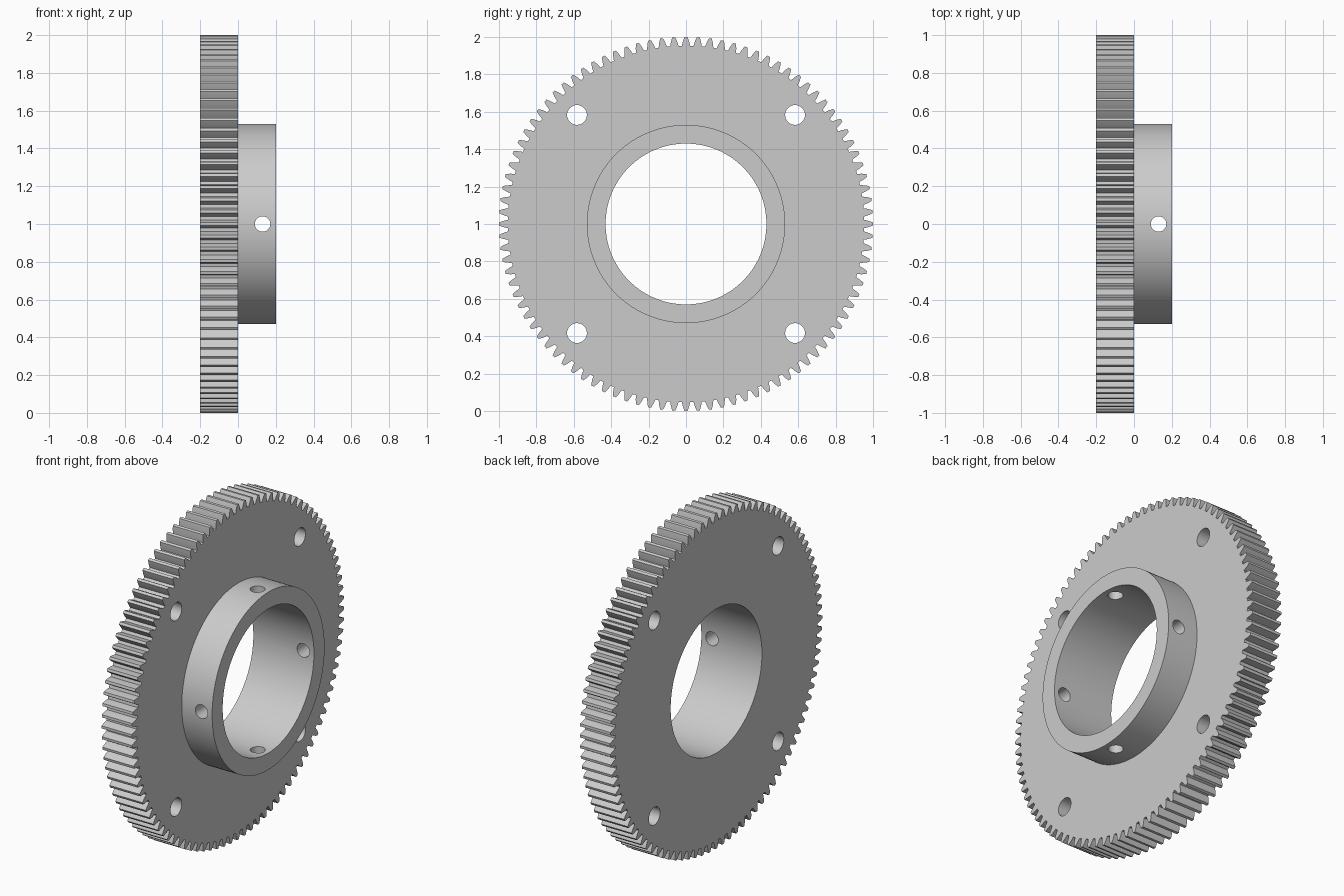
import bpy, bmesh, math
from mathutils import Vector, Matrix

if "Cube" in bpy.data.objects:
    bpy.data.objects.remove(bpy.data.objects["Cube"])

TEETH = 96
CENTRE = Vector((0, 0, 1))

metal = bpy.data.materials.new("grey metal")
metal.diffuse_color = (0.6, 0.6, 0.6, 1)
metal.use_nodes = True
metal.node_tree.nodes["Principled BSDF"].inputs["Base Color"].default_value = metal.diffuse_color


def add_object(name, bm):
    bmesh.ops.recalc_face_normals(bm, faces=bm.faces)
    mesh = bpy.data.meshes.new(name)
    bm.to_mesh(mesh)
    bm.free()
    mesh.materials.append(metal)
    ob = bpy.data.objects.new(name, mesh)
    bpy.context.collection.objects.link(ob)
    return ob


def cylinder(name, radius, length, pos, axis, sides):
    bm = bmesh.new()
    rot = Vector((0, 0, 1)).rotation_difference(Vector(axis)).to_matrix().to_4x4()
    bmesh.ops.create_cone(bm, cap_ends=True, segments=sides, radius1=radius,
                          radius2=radius, depth=length,
                          matrix=Matrix.Translation(Vector(pos)) @ rot)
    return add_object(name, bm)


def combine(target, other, operation):
    mod = target.modifiers.new(operation, 'BOOLEAN')
    mod.operation = operation
    mod.solver = 'EXACT'
    mod.object = other
    bpy.context.view_layer.objects.active = target
    bpy.ops.object.modifier_apply(modifier=mod.name)
    bpy.data.objects.remove(other, do_unlink=True)


# Toothed disc: one tooth profile repeated round the rim, then extruded along x
pitch = 2 * math.pi / TEETH
tooth = [(-0.36, 0.953), (-0.25, 0.979), (-0.12, 1.0),
         (0.12, 1.0), (0.25, 0.979), (0.36, 0.953)]
bm = bmesh.new()
rim = []
for i in range(TEETH):
    for offset, r in tooth:
        a = (i + offset) * pitch
        rim.append(bm.verts.new((-0.2, r * math.sin(a), 1 + r * math.cos(a))))
face = bm.faces.new(rim)
ext = bmesh.ops.extrude_face_region(bm, geom=[face])
bmesh.ops.translate(bm, vec=(0.2, 0, 0),
                    verts=[g for g in ext["geom"] if isinstance(g, bmesh.types.BMVert)])
gear = add_object("gear_wheel", bm)

# Hub collar, then the through bore
combine(gear, cylinder("hub", 0.53, 0.3, (0.05, 0, 1), (1, 0, 0), 128), 'UNION')
combine(gear, cylinder("bore", 0.43, 1, (0, 0, 1), (1, 0, 0), 128), 'DIFFERENCE')

# Four mounting holes in the disc
for y in (-0.583, 0.583):
    for z in (-0.583, 0.583):
        combine(gear, cylinder("mount_hole", 0.053, 1, (0, y, 1 + z), (1, 0, 0), 32),
                'DIFFERENCE')

# Set-screw holes across the hub in both directions
for axis in ((0, 1, 0), (0, 0, 1)):
    combine(gear, cylinder("screw_hole", 0.041, 1.6, (0.13, 0, 1), axis, 32), 'DIFFERENCE')

# Smooth round walls, keep edges crisp
bpy.ops.object.select_all(action='DESELECT')
gear.select_set(True)
bpy.context.view_layer.objects.active = gear
bpy.ops.object.shade_smooth_by_angle(angle=math.radians(20))
